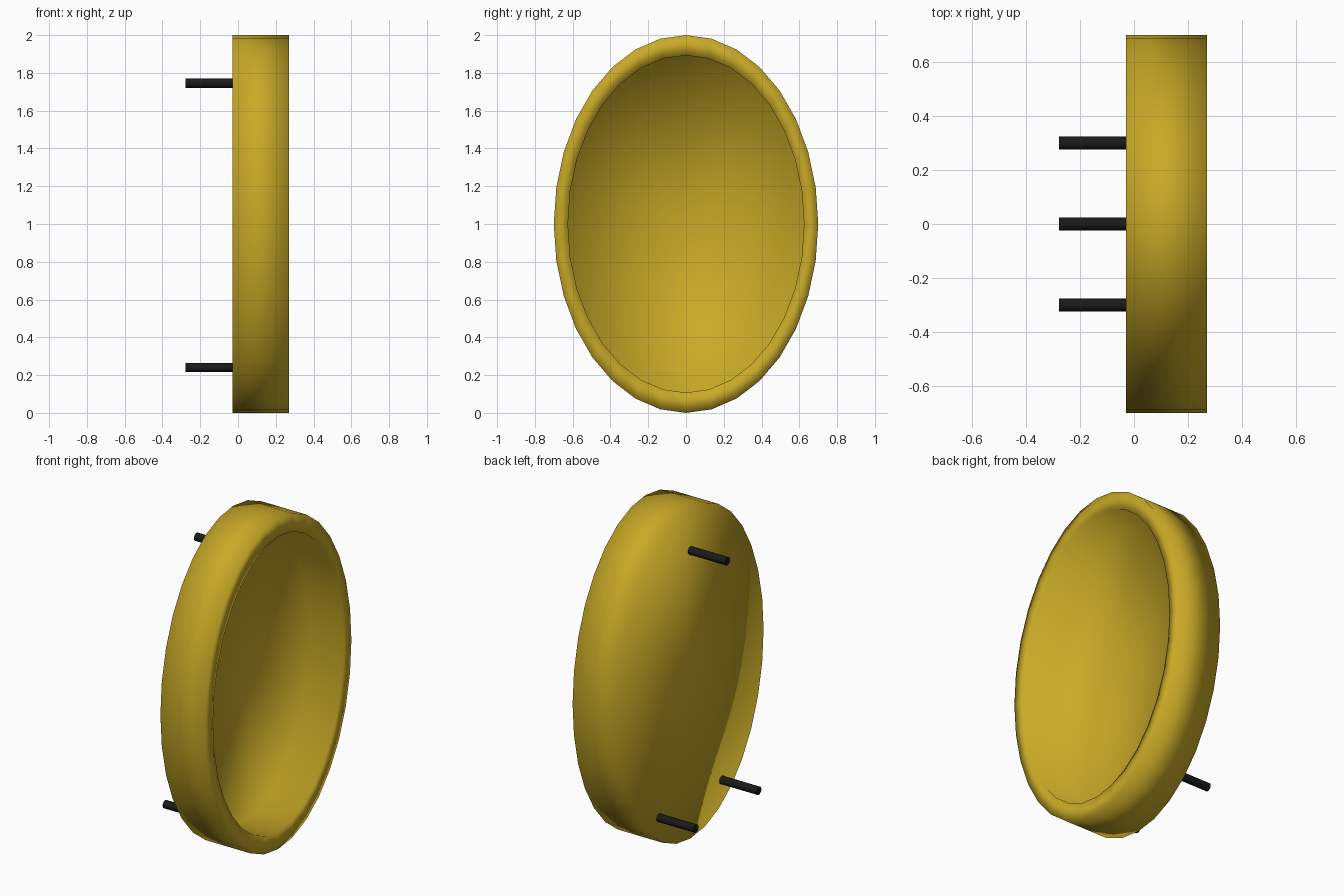
import bpy, bmesh, math
from mathutils import Matrix

if "Cube" in bpy.data.objects:
    bpy.data.objects.remove(bpy.data.objects["Cube"])

SEG = 32


def material(name, rgb):
    m = bpy.data.materials.new(name)
    m.diffuse_color = (*rgb, 1)
    m.use_nodes = True
    m.node_tree.nodes["Principled BSDF"].inputs["Base Color"].default_value = m.diffuse_color
    return m


def finish(bm, name, mat):
    bmesh.ops.recalc_face_normals(bm, faces=bm.faces)
    me = bpy.data.meshes.new(name)
    bm.to_mesh(me)
    bm.free()
    ob = bpy.data.objects.new(name, me)
    bpy.context.collection.objects.link(ob)
    me.materials.append(mat)
    me.shade_smooth()
    return ob


gold = material("gold", (0.58, 0.40, 0.02))
black = material("black", (0.01, 0.01, 0.01))

# Oval dish: closed back, thick wall, recessed floor (x, half width, half height)
profile = [(-0.03, 0.70, 1.0), (0.27, 0.70, 1.0), (0.27, 0.625, 0.893), (0.04, 0.625, 0.893)]
bm = bmesh.new()
rings = []
for x, ry, rz in profile:
    rings.append([bm.verts.new((x, ry * math.sin(a), 1 + rz * math.cos(a)))
                  for a in (2 * math.pi * i / SEG for i in range(SEG))])
back = bm.verts.new((-0.03, 0, 1))
floor = bm.verts.new((0.04, 0, 1))
for i in range(SEG):
    j = (i + 1) % SEG
    for a, b in zip(rings, rings[1:]):
        bm.faces.new((a[i], a[j], b[j], b[i]))
    bm.faces.new((back, rings[0][i], rings[0][j]))
    bm.faces.new((floor, rings[-1][i], rings[-1][j]))
finish(bm, "oval_dish", gold)

# Three mounting pins on the back
for k, (y, z) in enumerate([(0, 1.745), (0.3, 0.24), (-0.3, 0.24)]):
    bm = bmesh.new()
    bmesh.ops.create_cone(bm, cap_ends=True, segments=SEG, radius1=0.024, radius2=0.024,
                          depth=0.25,
                          matrix=Matrix.Translation((-0.153, y, z)) @ Matrix.Rotation(math.pi / 2, 4, 'Y'))
    pin = finish(bm, f"back_pin_{k + 1}", black)
    bpy.context.view_layer.objects.active = pin
    pin.select_set(True)
    bpy.ops.object.shade_smooth_by_angle()
    pin.select_set(False)
